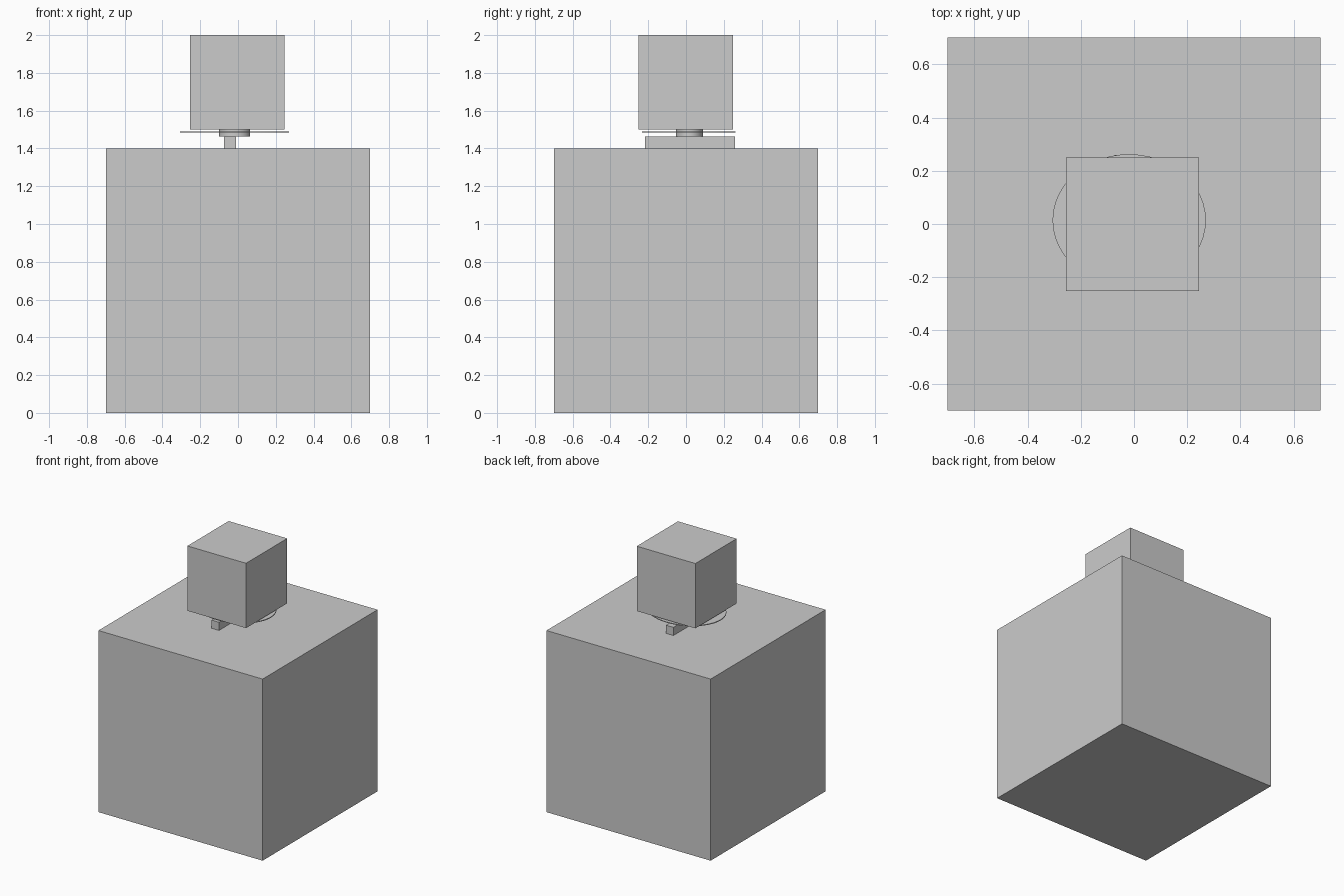
import bpy

if "Cube" in bpy.data.objects:
    bpy.data.objects.remove(bpy.data.objects["Cube"])


def box(name, x0, x1, y0, y1, z0, z1):
    bpy.ops.mesh.primitive_cube_add(
        size=1, location=((x0 + x1) / 2, (y0 + y1) / 2, (z0 + z1) / 2))
    ob = bpy.context.object
    ob.name = name
    ob.scale = (x1 - x0, y1 - y0, z1 - z0)
    bpy.ops.object.transform_apply(location=False, rotation=False, scale=True)
    return ob


def oval(name, x, y, rx, ry, z0, z1):
    bpy.ops.mesh.primitive_cylinder_add(
        vertices=48, radius=1, depth=1, location=(x, y, (z0 + z1) / 2))
    ob = bpy.context.object
    ob.name = name
    ob.scale = (rx, ry, z1 - z0)
    bpy.ops.object.transform_apply(location=False, rotation=False, scale=True)
    bpy.ops.object.shade_smooth_by_angle()
    return ob


# Large body block and small top block
box("base_block", -0.70, 0.70, -0.70, 0.70, 0.0, 1.40)
box("top_block", -0.255, 0.245, -0.252, 0.25, 1.50, 2.0)

# Connecting parts: bar on the base, hub, thin oval plate
box("support_bar", -0.074, -0.011, -0.216, 0.259, 1.40, 1.463)
oval("hub", -0.018, 0.018, 0.082, 0.072, 1.463, 1.50)
oval("thin_plate", -0.018, 0.014, 0.288, 0.248, 1.485, 1.491)
